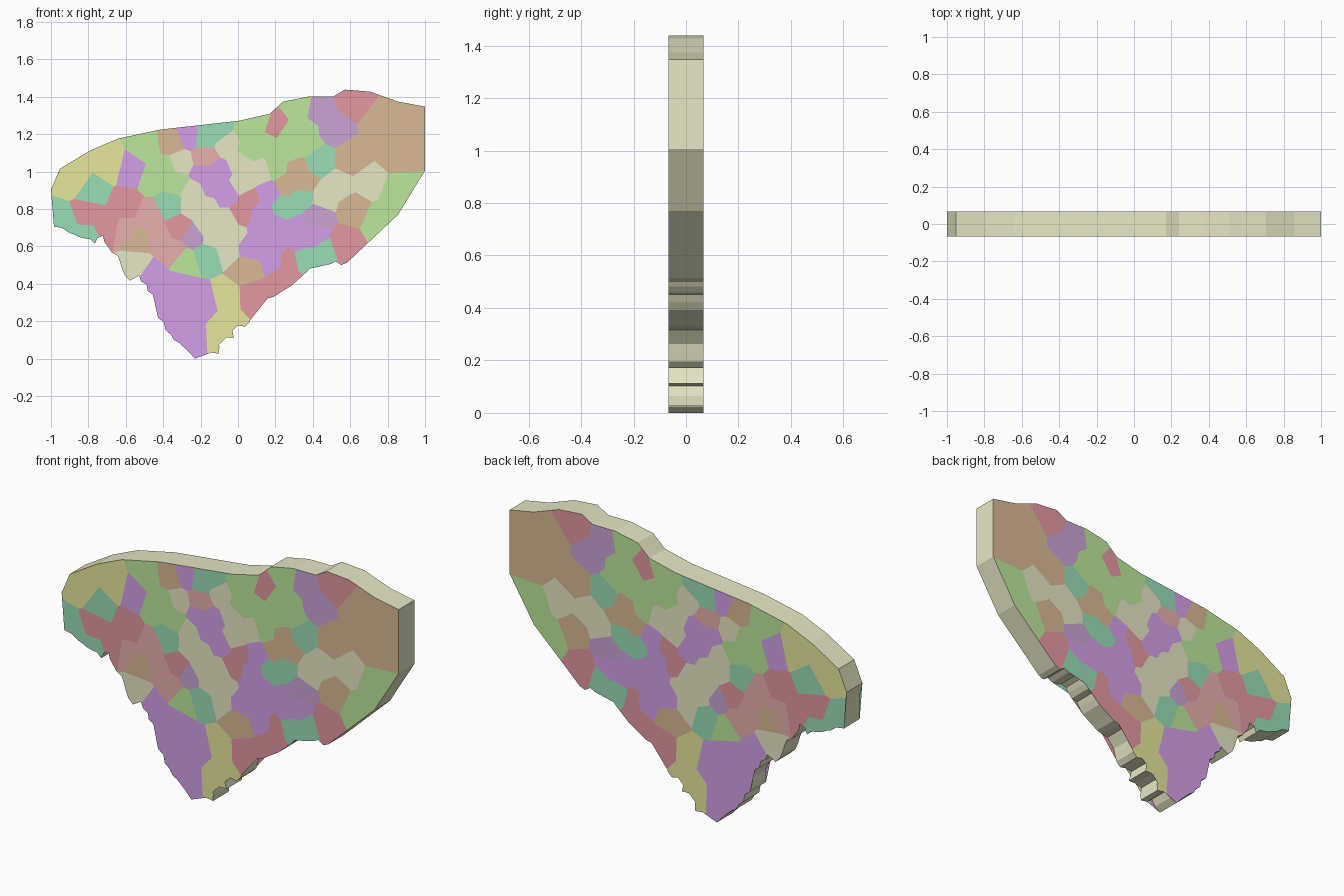
import bpy, bmesh, random
from mathutils import Vector

if "Cube" in bpy.data.objects:
    bpy.data.objects.remove(bpy.data.objects["Cube"])

random.seed(4)
HALF = 0.0665          # half thickness of the slab
UNIT = 187.0           # map grid steps per model unit


def point(x, down):
    """Map grid (right, down) to the front plane of the slab."""
    return Vector(((x - 238) / UNIT, -HALF, (359 - down) / UNIT))


# Outline: smooth upper border, then the lower border
upper = [(51, 190), (60, 169), (90, 151), (118, 139), (160, 130), (240, 121), (270, 114),
         (283, 102), (308, 97), (333, 97), (345, 90), (370, 92), (398, 102), (425, 107)]
lower = [(425, 171), (398, 215), (347, 263), (313, 264), (296, 280), (274, 297),
         (261, 300), (245, 327), (231, 327), (234, 338), (218, 340), (219, 354),
         (205, 348), (195, 359), (171, 335), (158, 318), (156, 300), (139, 276),
         (130, 281), (120, 262), (103, 236), (95, 244), (69, 233), (54, 227)]

colours = {
    "cream": (231, 231, 198), "yellow": (231, 231, 157), "teal": (153, 221, 182),
    "rose": (226, 153, 160), "pink": (231, 176, 173), "brown": (217, 186, 150),
    "green": (189, 231, 155), "lavender": (202, 165, 212), "purple": (212, 160, 231)}

# Centres of the main districts
districts = {
    "cream": [(180, 163), (228, 145), (243, 186), (228, 250), (136, 264), (368, 183),
              (340, 187), (192, 207)],
    "yellow": [(75, 180), (110, 165), (225, 298), (227, 323)],
    "teal": [(92, 192), (62, 222), (86, 238), (318, 160), (324, 250), (205, 138),
             (301, 198), (207, 256), (170, 206)],
    "rose": [(88, 213), (108, 228), (125, 206), (255, 297), (285, 278), (353, 100),
             (342, 244), (240, 213), (275, 126), (180, 227)],
    "pink": [(150, 217), (125, 231), (158, 238), (205, 158), (172, 252)],
    "brown": [(382, 122), (395, 152), (352, 160), (353, 208), (246, 269), (172, 143),
              (138, 241), (302, 184)],
    "green": [(146, 148), (154, 178), (397, 194), (380, 220), (290, 152), (266, 145),
              (298, 108), (308, 146), (185, 263), (260, 121)],
    "lavender": [(320, 112), (332, 128), (318, 216), (194, 235)],
    "purple": [(131, 170), (180, 285), (185, 325), (205, 303), (153, 276), (262, 228),
               (267, 195), (250, 248), (275, 246), (300, 243), (211, 185), (189, 136)],
}


def linear(v):
    v /= 255
    return v / 12.92 if v <= 0.04045 else ((v + 0.055) / 1.055) ** 2.4


mesh = bpy.data.meshes.new("map_slab")
seeds = []
for index, (name, rgb) in enumerate(colours.items()):
    mat = bpy.data.materials.new(name)
    mat.diffuse_color = (*[linear(v) for v in rgb], 1)
    mat.use_nodes = True
    mat.node_tree.nodes["Principled BSDF"].inputs["Base Color"].default_value = mat.diffuse_color
    mesh.materials.append(mat)
    seeds += [(point(*c), index) for c in districts[name]]

# Small outlying plots share a colour with one of the two nearest districts
main = seeds[:]
for _ in range(300):
    p = point(random.uniform(165, 325), random.uniform(130, 262))
    if min((p - s).length for s, _ in seeds) > 13 / UNIT:
        near = sorted(main, key=lambda s: (s[0] - p).length)
        seeds.append((p, random.choice(near[:2])[1]))


def ragged(a, b):
    """Points from a towards b with small notches."""
    side = (b - a).cross(Vector((0, 1, 0))).normalized()
    count = int((b - a).length / 0.03)
    return [a] + [a.lerp(b, i / count) + side * random.uniform(-0.012, 0.012)
                  for i in range(1, count)]


# Only the stretch after the straight lower right border is notched
low = [point(*c) for c in lower]
outline = [point(*c) for c in upper] + low[:2]
for a, b in zip(low[1:], low[2:]):
    outline += ragged(a, b) if a is not low[1] else []
outline += [low[-1], point(54, 204)]

# Flat sheet in convex pieces, so that it cuts cleanly
sheet = bmesh.new()
sheet.faces.new([sheet.verts.new(p) for p in outline])
bmesh.ops.triangulate(sheet, faces=sheet.faces[:])

# Each district is the sheet trimmed halfway to every nearby centre
slab = bmesh.new()
for seed, index in seeds:
    cell = sheet.copy()
    for other, _ in sorted(seeds, key=lambda s: (s[0] - seed).length)[1:]:
        reach = max(((v.co - seed).length for v in cell.verts), default=0)
        if (other - seed).length > 2 * reach:
            break
        bmesh.ops.bisect_plane(cell, geom=cell.verts[:] + cell.edges[:] + cell.faces[:],
                               plane_co=(seed + other) / 2, plane_no=other - seed,
                               clear_outer=True)
    for f in cell.faces:
        new = slab.faces.new([slab.verts.new(v.co) for v in f.verts])
        new.material_index = index
    cell.free()
sheet.free()

# Join districts into one sheet and thicken it into the slab
bmesh.ops.remove_doubles(slab, verts=slab.verts[:], dist=0.0002)
ext = bmesh.ops.extrude_face_region(slab, geom=slab.faces[:], use_keep_orig=True)
bmesh.ops.translate(slab, vec=(0, 2 * HALF, 0),
                    verts=[g for g in ext["geom"] if isinstance(g, bmesh.types.BMVert)])
bmesh.ops.recalc_face_normals(slab, faces=slab.faces[:])

# The rim takes the plain edge colour
for f in slab.faces:
    if abs(f.normal.y) < 0.5:
        f.material_index = 0
slab.to_mesh(mesh)
slab.free()
bpy.context.collection.objects.link(bpy.data.objects.new("map_slab", mesh))
